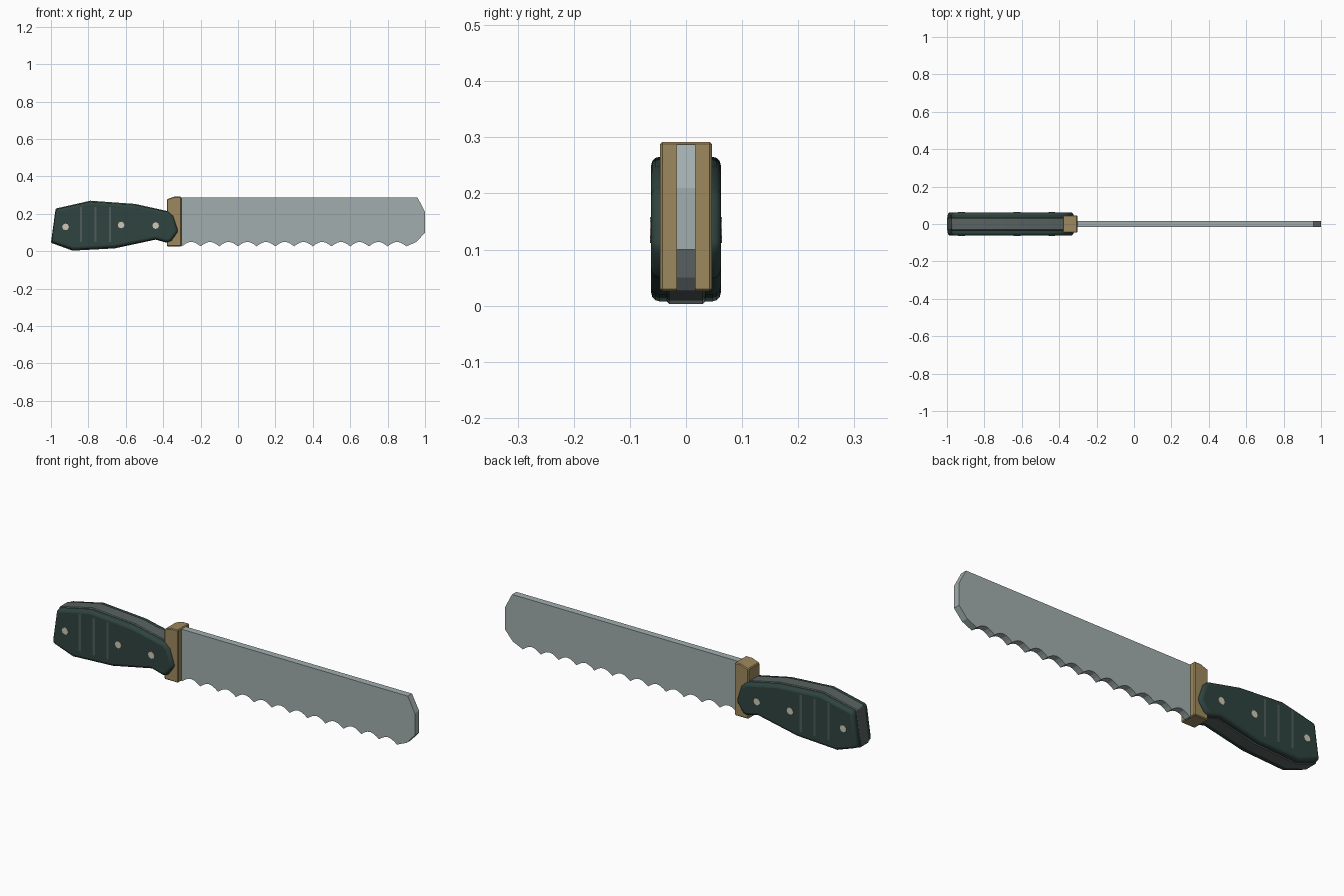
import bpy, bmesh, math

cube = bpy.data.objects.get("Cube")
if cube:
    bpy.data.objects.remove(cube, do_unlink=True)


def material(name, rgb):
    m = bpy.data.materials.new(name)
    m.use_nodes = True
    m.diffuse_color = (*rgb, 1)
    m.node_tree.nodes["Principled BSDF"].inputs["Base Color"].default_value = (*rgb, 1)
    return m


steel = material("steel", (0.36, 0.42, 0.42))
dark_steel = material("dark steel", (0.10, 0.125, 0.12))
green = material("dark green", (0.028, 0.057, 0.05))
brass = material("brass", (0.34, 0.25, 0.11))
pale = material("pale rivet", (0.62, 0.58, 0.46))
groove_grey = material("groove grey", (0.075, 0.11, 0.10))


def prism(name, outline, y0, y1, mat, bevel=0, segments=1, angle=50):
    """Extrude an x-z outline from y0 to y1."""
    bm = bmesh.new()
    face = bm.faces.new([bm.verts.new((x, y0, z)) for x, z in outline])
    ext = bmesh.ops.extrude_face_region(bm, geom=[face])
    verts = [v for v in ext["geom"] if isinstance(v, bmesh.types.BMVert)]
    bmesh.ops.translate(bm, verts=verts, vec=(0, y1 - y0, 0))
    bmesh.ops.recalc_face_normals(bm, faces=bm.faces)
    mesh = bpy.data.meshes.new(name)
    bm.to_mesh(mesh)
    bm.free()
    obj = bpy.data.objects.new(name, mesh)
    bpy.context.collection.objects.link(obj)
    mesh.materials.append(mat)
    if bevel:
        mod = obj.modifiers.new("Bevel", "BEVEL")
        mod.width, mod.segments = bevel, segments
        mod.limit_method, mod.angle_limit = "ANGLE", math.radians(angle)
    return obj


def smooth(obj):
    bpy.ops.object.select_all(action="DESELECT")
    obj.select_set(True)
    bpy.context.view_layer.objects.active = obj
    bpy.ops.object.shade_smooth_by_angle(angle=math.radians(40))


# Blade with a scalloped cutting edge
edge = []
for tooth in range(12):
    for step in range(6):
        t = step / 6
        edge.append((-0.3 + 0.1 * (tooth + t), 0.026 + 0.024 * math.sin(math.pi * t)))
tip = [(0.9, 0.026), (0.955, 0.05), (1.0, 0.1), (1.0, 0.21), (0.96, 0.287)]
prism("blade", [(-0.34, 0.287), (-0.34, 0.04)] + edge + tip, -0.017, 0.017, steel)

# Bolster between the blade and the handle
prism("bolster", [(-0.38, 0.026), (-0.303, 0.026), (-0.303, 0.292), (-0.34, 0.292),
                  (-0.38, 0.278)], -0.046, 0.046, brass, 0.004)

# Handle core and the two side scales
grip = [(-1.0, 0.045), (-0.975, 0.228), (-0.79, 0.27), (-0.55, 0.253),
        (-0.37, 0.213), (-0.345, 0.19), (-0.318, 0.105), (-0.355, 0.052), (-0.38, 0.045),
        (-0.44, 0.062), (-0.66, 0.015), (-0.885, 0.003)]
core = [(min(x, -0.36), z) for x, z in grip if x < -0.35]
smooth(prism("handle_core", core, -0.034, 0.034, dark_steel, 0.004))
inset = [(-0.66 + (x + 0.66) * 0.994, 0.135 + (z - 0.135) * 0.965) for x, z in grip]

for side, label in ((-1, "front"), (1, "back")):
    smooth(prism(label + "_scale", inset, side * 0.02, side * 0.062, green, 0.015, 3))

    # Finger grooves and rivets as thin plates
    for i, x in enumerate((-0.84, -0.762, -0.685)):
        prism(f"{label}_groove_{i + 1}",
              [(x - 0.006, 0.05), (x + 0.006, 0.05), (x + 0.006, 0.237), (x - 0.006, 0.237)],
              side * 0.0605, side * 0.0625, groove_grey)
    for i, (x, z) in enumerate(((-0.922, 0.13), (-0.625, 0.14), (-0.44, 0.137))):
        ring = [(x + 0.018 * math.cos(a * math.pi / 4), z + 0.018 * math.sin(a * math.pi / 4))
                for a in range(8)]
        prism(f"{label}_rivet_{i + 1}", ring, side * 0.058, side * 0.064, pale)
